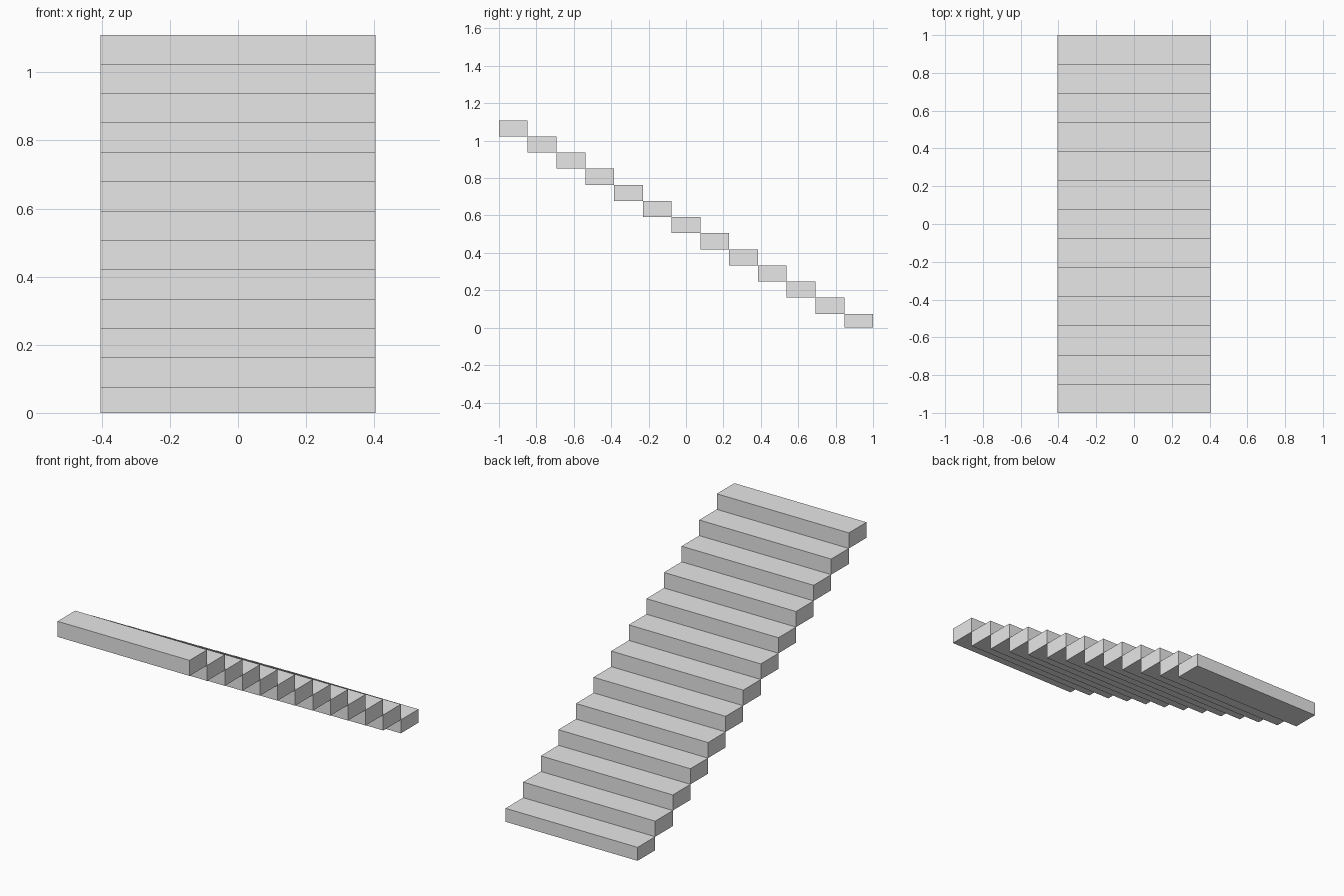
import bpy, bmesh, random
from mathutils import Vector

cube = bpy.data.objects.get("Cube")
if cube:
    bpy.data.objects.remove(cube, do_unlink=True)

random.seed(4)
STEPS = 13
HALF_WIDTH = 0.404
DEPTH = 2 / STEPS
RISE = 0.0862
TOP = 1.109

# Plain grey stone
stone = bpy.data.materials.new("grey_stone")
stone.use_nodes = True
stone.diffuse_color = (0.8, 0.8, 0.8, 1)
stone.node_tree.nodes["Principled BSDF"].inputs["Base Color"].default_value = (0.8, 0.8, 0.8, 1)

# Crack positions across each step, from the top step down
CENTRE_CRACK = [-.02, -.03, -.03, -.02, -.04, -.03, 0, 0, -.04, -.035, -.03, .03, 0]
SIDE_CRACK = [.36, .30, .235, .17, .12, .13, .14, .27, .2, .09, -.22, -.3, None]


def block(y0, y1, z0, z1):
    bm = bmesh.new()
    bmesh.ops.create_cube(bm, size=1)
    for v in bm.verts:
        v.co.x *= 2 * HALF_WIDTH
        v.co.y = y0 if v.co.y < 0 else y1
        v.co.z = z0 if v.co.z < 0 else z1
    return bm


def split(chunks, point, normal):
    """Cut every chunk by a plane and close both halves."""
    result = []
    for bm in chunks:
        for side in (1, -1):
            half = bm.copy()
            cut = bmesh.ops.bisect_plane(
                half, geom=half.verts[:] + half.edges[:] + half.faces[:],
                plane_co=point, plane_no=normal * side, clear_outer=True)
            if not half.faces:
                half.free()
                continue
            rim = [e for e in cut["geom_cut"]
                   if isinstance(e, bmesh.types.BMEdge) and e.is_boundary]
            if rim:
                bmesh.ops.holes_fill(half, edges=rim, sides=0)
            result.append(half)
        bm.free()
    return result


for i in range(STEPS):
    y0 = -1 + i * DEPTH
    z1 = TOP - i * RISE
    z0 = max(0, z1 - RISE)
    if i == STEPS - 1:
        z0 = 0
    middle = Vector((0, y0 + DEPTH / 2, (z0 + z1) / 2))
    chunks = [block(y0, y0 + DEPTH, z0, z1)]

    # Long cracks running down the flight
    for x in (CENTRE_CRACK[i], SIDE_CRACK[i]):
        if x is not None:
            lean = Vector((1, random.uniform(-.25, .25), random.uniform(-.3, .3)))
            chunks = split(chunks, middle + Vector((x, 0, 0)), lean.normalized())

    # Shattered steps around the middle of the flight
    if 3 <= i <= 7:
        for k in range(3):
            x = -.27 + .25 * k + random.uniform(-.06, .06)
            lean = Vector((1, random.uniform(-.8, .8), random.uniform(-.9, .9)))
            chunks = split(chunks, middle + Vector((x, 0, 0)), lean.normalized())

    # Gather the fragments into one step
    step = bmesh.new()
    for chunk in chunks:
        part = bpy.data.meshes.new("fragment")
        chunk.to_mesh(part)
        chunk.free()
        step.from_mesh(part)
        bpy.data.meshes.remove(part)
    bmesh.ops.recalc_face_normals(step, faces=step.faces)
    mesh = bpy.data.meshes.new(f"cracked_step_{i + 1}")
    step.to_mesh(mesh)
    step.free()
    mesh.materials.append(stone)
    obj = bpy.data.objects.new(mesh.name, mesh)
    bpy.context.collection.objects.link(obj)
